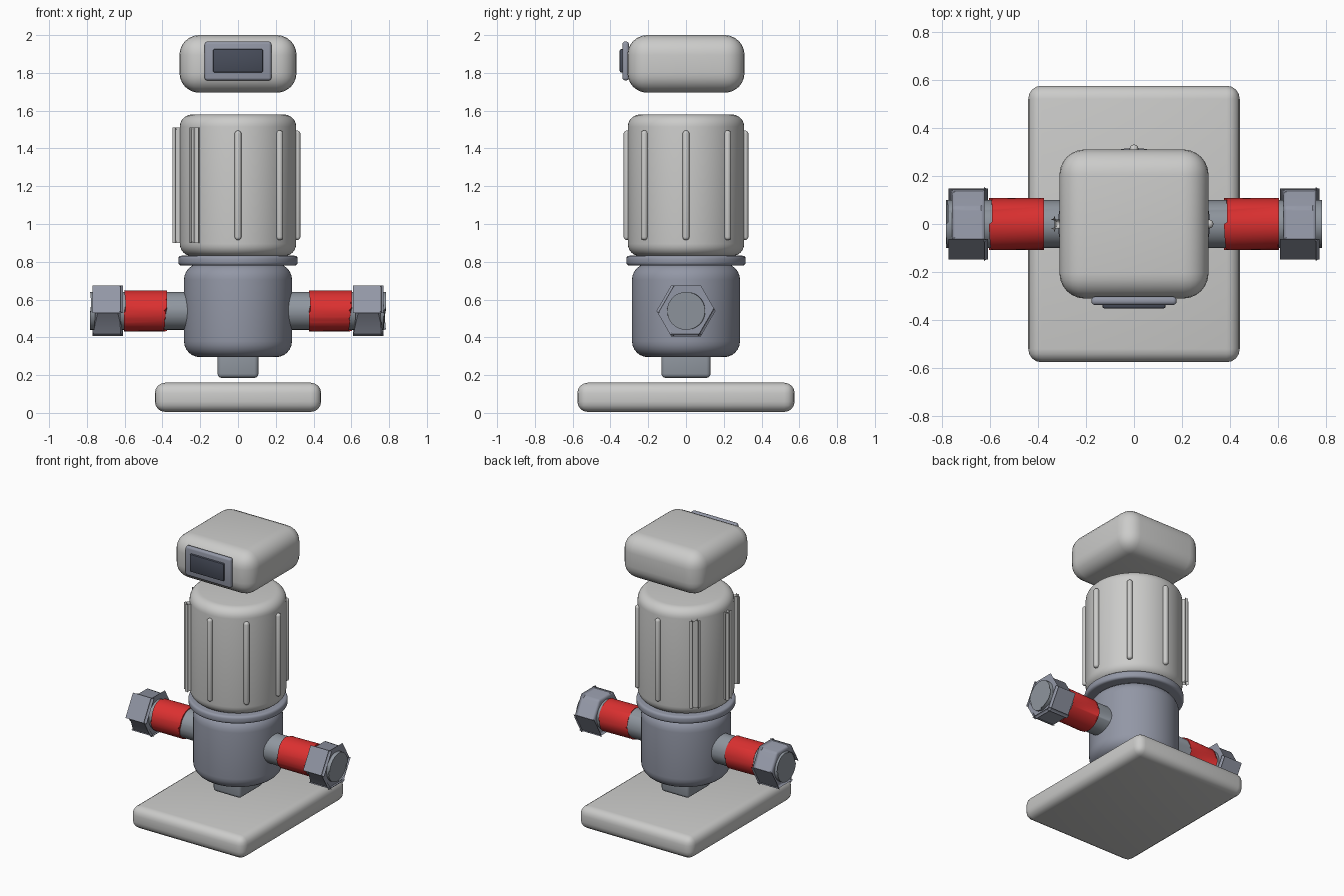
import bpy, bmesh, math
from mathutils import Matrix

if "Cube" in bpy.data.objects:
    bpy.data.objects.remove(bpy.data.objects["Cube"])


def material(name, rgb):
    m = bpy.data.materials.new(name)
    m.diffuse_color = (*rgb, 1)
    m.use_nodes = True
    m.node_tree.nodes["Principled BSDF"].inputs["Base Color"].default_value = m.diffuse_color
    return m


LIGHT = material("light_grey", (0.60, 0.60, 0.59))
METAL = material("blue_grey_metal", (0.29, 0.31, 0.38))
STEEL = material("pipe_steel", (0.28, 0.31, 0.35))
RED = material("red", (0.72, 0.03, 0.03))
DARK = material("dark_screen", (0.065, 0.075, 0.105))


def finish(bm, name, mat, bevel, segs):
    """Round the sharp edges, then make a smooth shaded object."""
    if bevel:
        edges = [e for e in bm.edges if e.calc_face_angle(0) > 0.6]
        bmesh.ops.bevel(bm, geom=edges, offset=bevel, segments=segs, profile=0.5,
                        affect='EDGES', clamp_overlap=True)
    bmesh.ops.recalc_face_normals(bm, faces=bm.faces)
    me = bpy.data.meshes.new(name)
    bm.to_mesh(me)
    bm.free()
    me.materials.append(mat)
    ob = bpy.data.objects.new(name, me)
    bpy.context.collection.objects.link(ob)
    bpy.ops.object.select_all(action='DESELECT')
    ob.select_set(True)
    bpy.context.view_layer.objects.active = ob
    bpy.ops.object.shade_smooth_by_angle(angle=math.radians(40))
    return ob


def box(name, lo, hi, mat, bevel, segs=4, turn=0):
    bm = bmesh.new()
    bmesh.ops.create_cube(bm, size=1)
    size = [h - l for l, h in zip(lo, hi)]
    mid = [(h + l) / 2 for l, h in zip(lo, hi)]
    bm.transform(Matrix.Rotation(turn, 4, 'Z') @ Matrix.Translation(mid)
                 @ Matrix.Diagonal((*size, 1)))
    return finish(bm, name, mat, bevel, segs)


def cylinder(name, r, a, b, mat, bevel, axis='Z', z=0, sides=64, segs=4):
    """Cylinder from a to b along the axis; x-axis cylinders sit at height z."""
    bm = bmesh.new()
    bmesh.ops.create_cone(bm, cap_ends=True, segments=sides, radius1=r, radius2=r,
                          depth=abs(b - a))
    m = Matrix.Translation((0, 0, (a + b) / 2))
    if axis == 'X':
        # hex corners point along y
        m = (Matrix.Translation(((a + b) / 2, 0, z)) @ Matrix.Rotation(math.pi / 2, 4, 'Y')
             @ Matrix.Rotation(math.pi / 2, 4, 'Z'))
        if sides == 6:
            corner = max(bm.verts, key=lambda v: abs((m.to_3x3() @ v.co).y))
            if abs((m.to_3x3() @ corner.co).y) < r * 0.99:
                m = m @ Matrix.Rotation(math.pi / 6, 4, 'Z')
    bm.transform(m)
    return finish(bm, name, mat, bevel, segs)


# base and foot
box("base_plate", (-0.44, -0.575, 0.005), (0.44, 0.575, 0.16), LIGHT, 0.055)
box("foot_block", (-0.108, -0.13, 0.185), (0.108, 0.13, 0.36), STEEL, 0.022, 3)

# pump body, flange and motor housing
cylinder("pump_body", 0.286, 0.295, 0.79, METAL, 0.085, segs=6)
cylinder("flange", 0.316, 0.78, 0.832, METAL, 0.016, segs=3)
cylinder("motor_housing", 0.308, 0.83, 1.58, LIGHT, 0.065, segs=6)

# cooling ribs around the motor
for i in range(8):
    box(f"motor_rib_{i + 1}", (0.292, -0.018, 0.915), (0.33, 0.018, 1.495), LIGHT,
        0.016, 3, turn=i * math.pi / 4)

# pipes with red sleeves and hexagonal nuts
for side, s in (("right", 1), ("left", -1)):
    cylinder(f"{side}_pipe", 0.1, s * 0.2, s * 0.777, STEEL, 0.006, 'X', 0.54, segs=2)
    cylinder(f"{side}_sleeve", 0.108, s * 0.383, s * 0.595, RED, 0.008, 'X', 0.54, segs=2)
    cylinder(f"{side}_nut", 0.14, s * 0.622, s * 0.757, METAL, 0.014, 'X', 0.54, sides=6, segs=3)

# control head with display
box("control_head", (-0.31, -0.31, 1.695), (0.31, 0.31, 2.0), LIGHT, 0.105, 6)
box("display_frame", (-0.177, -0.337, 1.76), (0.177, -0.302, 1.966), METAL, 0.014, 3)
box("display_screen", (-0.132, -0.351, 1.802), (0.132, -0.32, 1.926), DARK, 0.008, 2)
